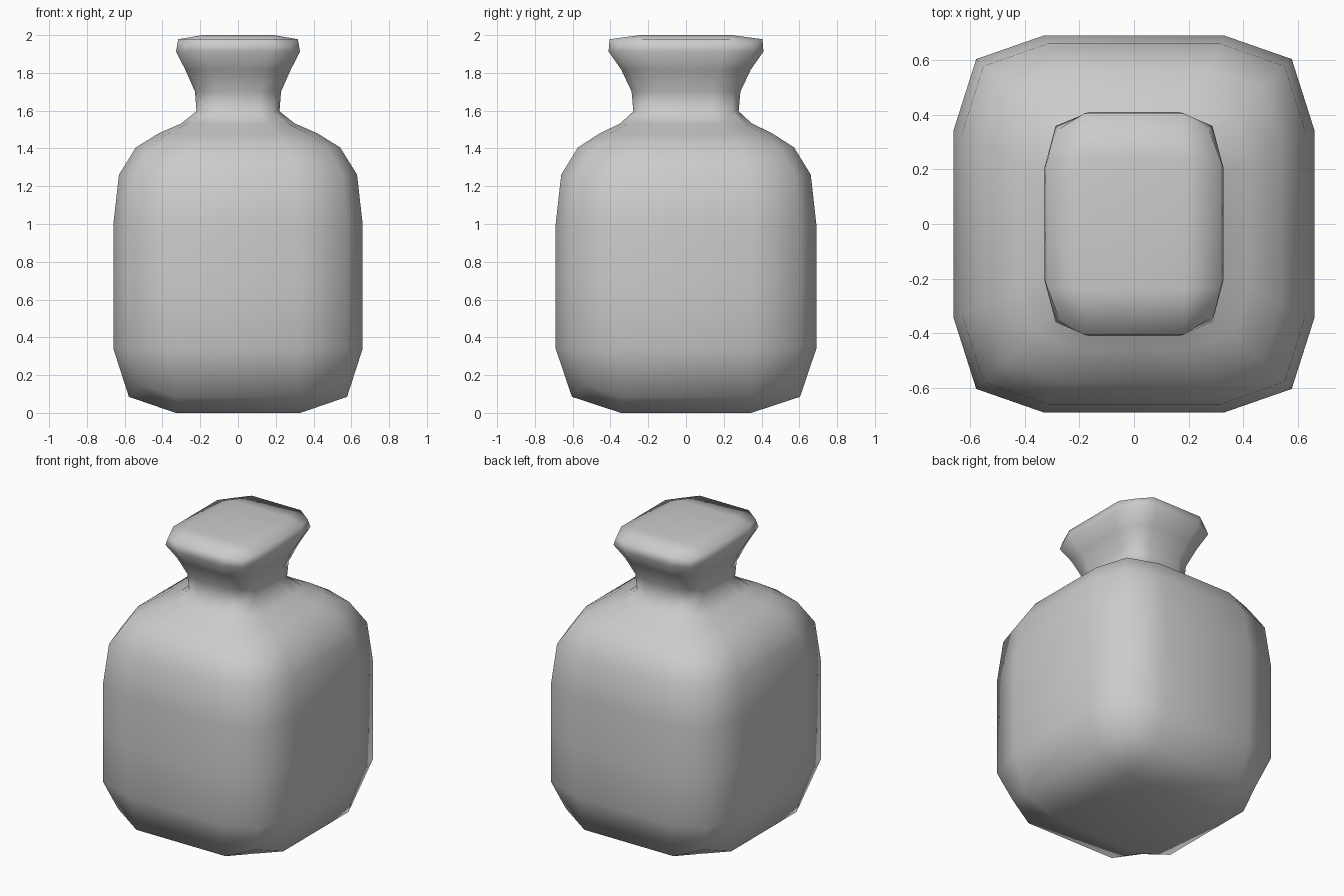
import bpy

if "Cube" in bpy.data.objects:
    bpy.data.objects.remove(bpy.data.objects["Cube"])

# control cage rings: (half width x, half depth y, height z)
RINGS = [
    (0.66, 0.69, 0.00),    # base
    (0.66, 0.69, 0.68),    # middle of the body
    (0.66, 0.69, 1.32),    # shoulder start
    (0.422, 0.455, 1.49),  # shoulder top
    (0.176, 0.24, 1.576),  # neck
    (0.28, 0.336, 1.826),  # lip underside
    (0.376, 0.484, 2.00),  # lip top
]
# square outline with a midpoint on each side
SQUARE = [(-1, -1), (0, -1), (1, -1), (1, 0), (1, 1), (0, 1), (-1, 1), (-1, 0)]

verts = [(sx * x, sy * y, z) for x, y, z in RINGS for sx, sy in SQUARE]
faces = []

# side walls
for r in range(len(RINGS) - 1):
    for i in range(8):
        a, b = r * 8 + i, r * 8 + (i + 1) % 8
        faces.append((a, b, b + 8, a + 8))


def cap(ring, flip):
    """Close a ring with four quads around a centre point."""
    centre = len(verts)
    verts.append((0, 0, RINGS[ring][2]))
    for c in (0, 2, 4, 6):
        quad = [ring * 8 + (c - 1) % 8, ring * 8 + c, ring * 8 + c + 1, centre]
        faces.append(quad[::-1] if flip else quad)


cap(0, True)
cap(len(RINGS) - 1, False)

# bottle body, neck and lip in one skin
mesh = bpy.data.meshes.new("bottle")
mesh.from_pydata(verts, [], faces)
mesh.shade_smooth()
bottle = bpy.data.objects.new("bottle", mesh)
bpy.context.collection.objects.link(bottle)

# one level of rounding
sub = bottle.modifiers.new("rounding", 'SUBSURF')
sub.levels = sub.render_levels = 1
sub.use_limit_surface = False
